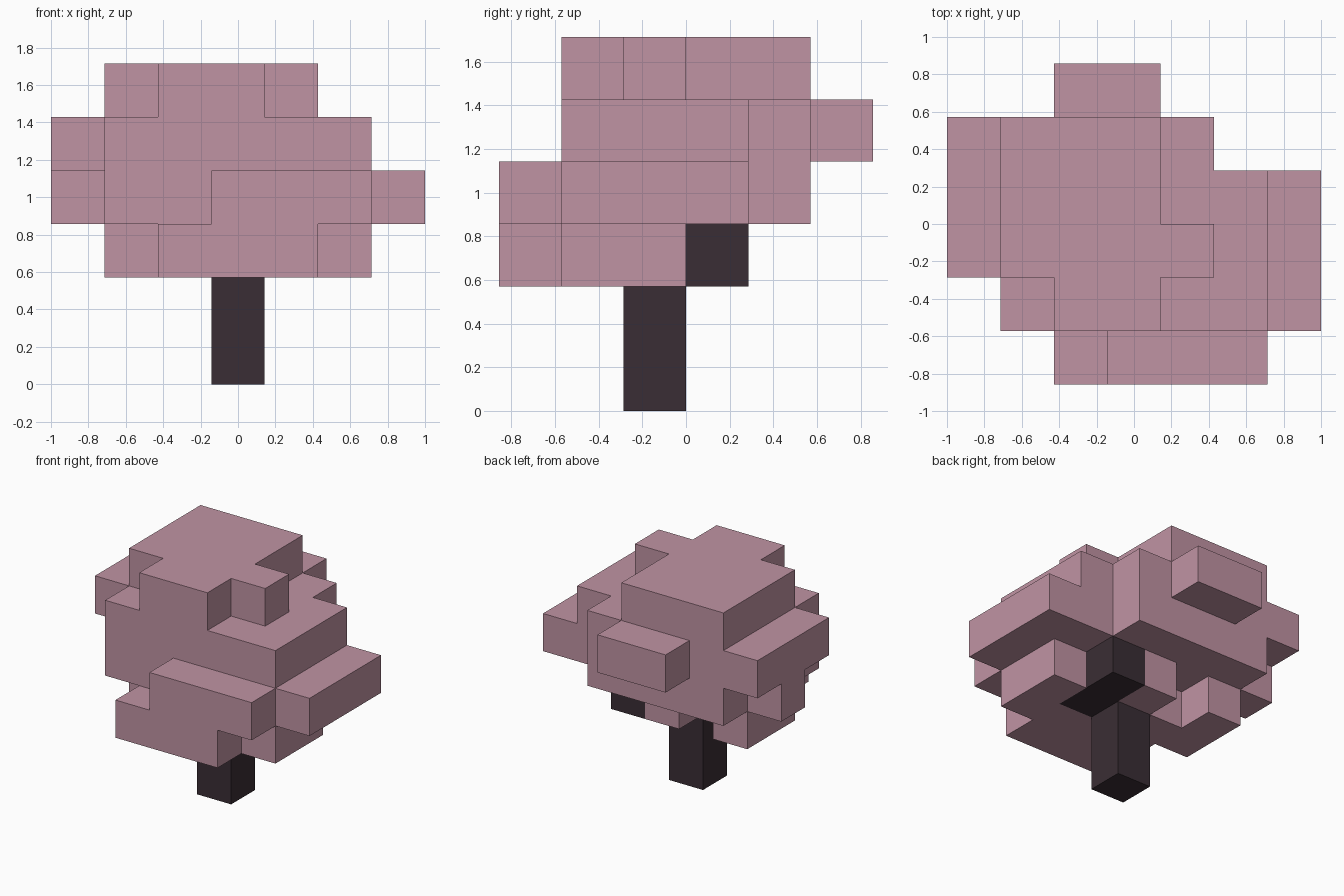
import bpy
import bmesh
from mathutils import Vector

cube = bpy.data.objects.get("Cube")
if cube:
    bpy.data.objects.remove(cube, do_unlink=True)

CELL = 2 / 7
ORIGIN = Vector((-1, -3 * CELL, 0))


def make_material(name, rgb):
    mat = bpy.data.materials.new(name)
    mat.use_nodes = True
    color = (*rgb, 1)
    mat.diffuse_color = color
    bsdf = mat.node_tree.nodes["Principled BSDF"]
    bsdf.inputs["Base Color"].default_value = color
    bsdf.inputs["Roughness"].default_value = 0.9
    return mat


def block(x0, x1, y0, y1, z0, z1):
    """Set of grid cells in an inclusive range."""
    return {(x, y, z) for x in range(x0, x1 + 1)
            for y in range(y0, y1 + 1) for z in range(z0, z1 + 1)}


def build(name, cells, solid, mat):
    """Outer skin of the cells; faces touching any solid cell are left out."""
    bm = bmesh.new()
    for cell in sorted(cells):
        for axis in range(3):
            for sign in (-1, 1):
                d = Vector((0, 0, 0))
                d[axis] = sign
                if tuple(int(c + n) for c, n in zip(cell, d)) in solid:
                    continue
                u = Vector((d.y, d.z, d.x))
                v = d.cross(u)
                mid = Vector(cell) + Vector((0.5, 0.5, 0.5)) + d / 2
                corners = [mid + (u * a + v * b) / 2
                           for a, b in ((-1, -1), (1, -1), (1, 1), (-1, 1))]
                bm.faces.new([bm.verts.new(ORIGIN + c * CELL) for c in corners])
    bmesh.ops.remove_doubles(bm, verts=bm.verts, dist=0.001)
    mesh = bpy.data.meshes.new(name)
    bm.to_mesh(mesh)
    bm.free()
    mesh.materials.append(mat)
    bpy.context.collection.objects.link(bpy.data.objects.new(name, mesh))


# Trunk with a bent branch beneath the leaves
trunk = block(3, 3, 2, 2, 0, 2)
branch = block(4, 4, 2, 3, 2, 2)

# Lowest leaf clumps
low_leaves = (block(2, 4, 0, 1, 2, 2) | block(5, 5, 1, 2, 2, 2)
              | block(1, 1, 2, 3, 2, 2) | block(2, 2, 2, 2, 2, 2)
              | block(3, 3, 3, 3, 2, 2))
# Broad middle: two-layer core and its side clumps
core = block(1, 5, 1, 3, 3, 4) | block(1, 4, 4, 4, 3, 4)
side_leaves = (block(3, 5, 0, 0, 3, 3) | block(6, 6, 1, 3, 3, 3)
               | block(0, 0, 3, 3, 3, 3) | block(0, 0, 2, 4, 4, 4)
               | block(2, 3, 5, 5, 4, 4))
# Crown
crown = (block(2, 3, 1, 4, 5, 5) | block(1, 1, 2, 4, 5, 5)
         | block(4, 4, 2, 2, 5, 5))

wood = trunk | branch
leaves = low_leaves | core | side_leaves | crown
solid = wood | leaves

build("trunk", wood, solid, make_material("dark_bark", (0.042, 0.027, 0.035)))
build("leaf_canopy", leaves, solid, make_material("dusty_pink", (0.53, 0.295, 0.37)))
